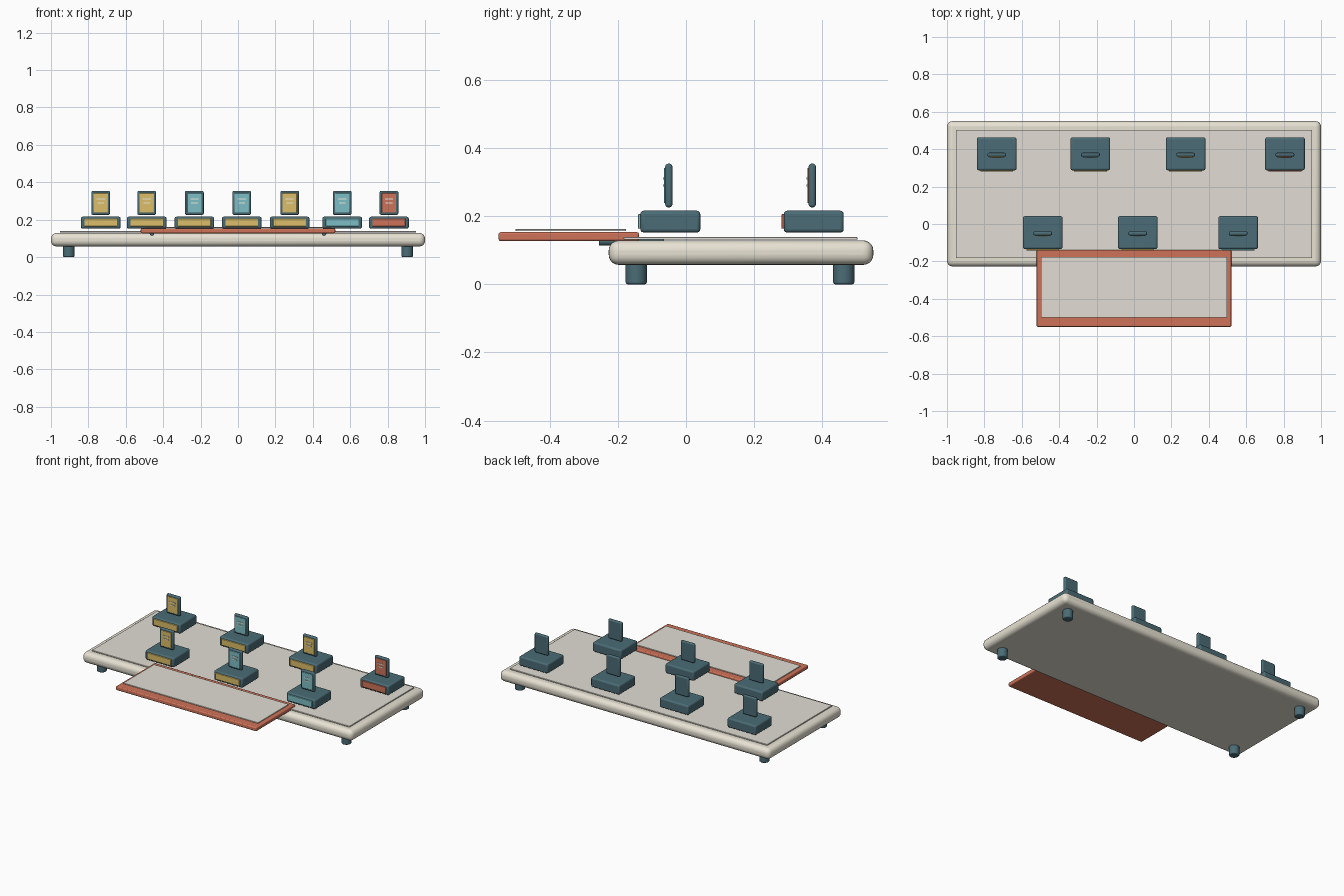
import bpy
import math

if "Cube" in bpy.data.objects:
    bpy.data.objects.remove(bpy.data.objects["Cube"])


def material(name, rgb):
    m = bpy.data.materials.new(name)
    m.diffuse_color = (*rgb, 1)
    m.use_nodes = True
    m.node_tree.nodes["Principled BSDF"].inputs["Base Color"].default_value = m.diffuse_color
    return m


CREAM = material("cream", (0.80, 0.76, 0.65))
SURFACE = material("surface", (0.76, 0.73, 0.66))
TEAL = material("dark_teal", (0.07, 0.15, 0.18))
CORAL = material("coral", (0.62, 0.17, 0.10))
YELLOW = material("yellow", (0.72, 0.52, 0.14))
AQUA = material("aqua", (0.20, 0.52, 0.56))
WHITE = material("white", (0.85, 0.83, 0.75))


def finish(o, name, mat, bevel, segments):
    o.name = name
    o.data.materials.append(mat)
    if bevel:
        b = o.modifiers.new("bevel", "BEVEL")
        b.width = bevel
        b.segments = segments
        b.limit_method = 'ANGLE'
        b.angle_limit = math.radians(40)
    bpy.ops.object.shade_smooth_by_angle(angle=math.radians(35))
    return o


def box(name, x, y, z, mat, bevel=0.0, segments=3):
    """Box from (min, max) ranges on each axis."""
    bpy.ops.mesh.primitive_cube_add(size=1)
    o = bpy.context.object
    r = (x, y, z)
    o.location = [(a + b) / 2 for a, b in r]
    o.scale = [b - a for a, b in r]
    bpy.ops.object.transform_apply(location=False, rotation=False, scale=True)
    return finish(o, name, mat, bevel, segments)


def cylinder(name, loc, radius, depth, mat, bevel=0.0, rot=(0, 0, 0)):
    bpy.ops.mesh.primitive_cylinder_add(vertices=32, radius=radius, depth=depth,
                                        location=loc, rotation=rot)
    return finish(bpy.context.object, name, mat, bevel, 3)


# Main board with its thin top sheet
box("board", (-1, 1), (-0.227, 0.55), (0.057, 0.129), CREAM, 0.03, 5)
box("board_surface", (-0.953, 0.953), (-0.183, 0.503), (0.131, 0.139), SURFACE, 0.002, 2)

# Four round feet
for sx, side in ((-1, "left"), (1, "right")):
    for y, end in ((-0.146, "front"), (0.463, "back")):
        cylinder(f"{end}_{side}_foot", (sx * 0.905, y, 0.031), 0.031, 0.062, TEAL, 0.006)

# Front tray, its sheet and the two connecting pins
box("tray", (-0.52, 0.52), (-0.55, -0.138), (0.127, 0.153), CORAL, 0.006)
box("tray_surface", (-0.498, 0.498), (-0.5, -0.176), (0.156, 0.162), SURFACE, 0.001, 2)
for sx, side in ((-1, "left"), (1, "right")):
    cylinder(f"{side}_tray_pin", (sx * 0.46, -0.16, 0.126), 0.012, 0.19, TEAL,
             rot=(math.pi / 2, 0, 0))


def station(label, x, y, plate, screen):
    # Base block with coloured front plate
    box(f"{label}_base", (x - 0.106, x + 0.106), (y - 0.088, y + 0.088),
        (0.152, 0.216), TEAL, 0.01)
    box(f"{label}_front_plate", (x - 0.088, x + 0.088), (y - 0.095, y - 0.086),
        (0.164, 0.206), plate, 0.002, 2)
    # Upright display panel, coloured face and thin marker bars
    box(f"{label}_display", (x - 0.05, x + 0.05), (y - 0.015, y + 0.006),
        (0.226, 0.354), TEAL, 0.008)
    box(f"{label}_display_face", (x - 0.039, x + 0.039), (y - 0.019, y - 0.013),
        (0.238, 0.342), screen, 0.002, 2)
    for i, (z, w) in enumerate(((0.31, 0.022), (0.29, 0.018))):
        box(f"{label}_marker_bar_{i + 1}", (x - w, x + w), (y - 0.022, y - 0.018),
            (z - 0.003, z + 0.003), WHITE)


BACK, FRONT = 0.375, -0.046
layout = [
    (-0.734, BACK, YELLOW, YELLOW),
    (-0.233, BACK, YELLOW, AQUA),
    (0.276, BACK, YELLOW, YELLOW),
    (0.807, BACK, CORAL, CORAL),
    (-0.488, FRONT, YELLOW, YELLOW),
    (0.020, FRONT, YELLOW, AQUA),
    (0.557, FRONT, AQUA, AQUA),
]
for n, spec in enumerate(layout):
    station(f"station_{n + 1}", *spec)
